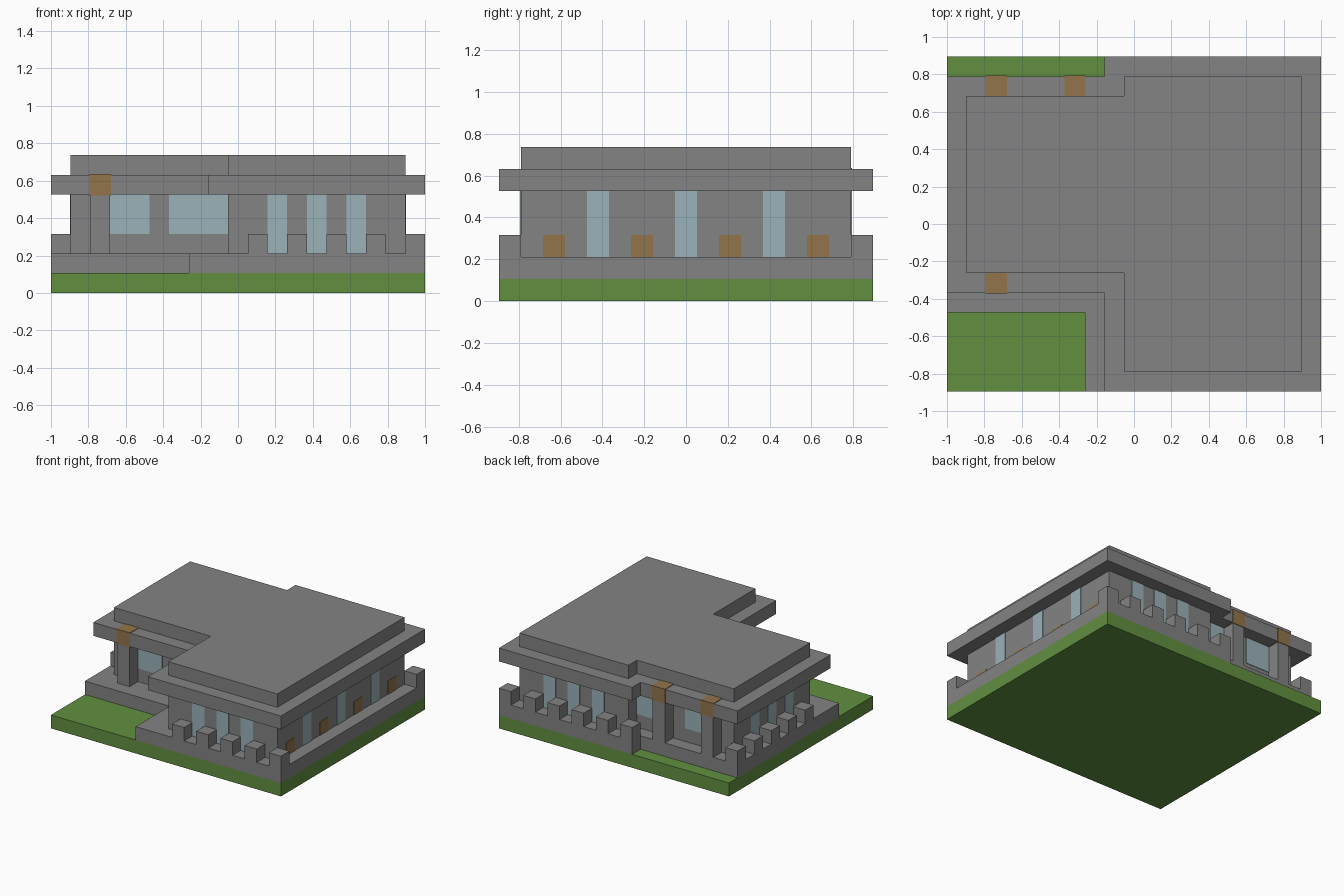
import bpy, bmesh
from mathutils import Vector

U = 2 / 19                       # one grid module
ORIGIN = Vector((9.5, 8.5, 0))   # plan centre in modules
T = 0.04                         # plate thickness in modules

if "Cube" in bpy.data.objects:
    bpy.data.objects.remove(bpy.data.objects["Cube"])


def material(name, r, g, b):
    m = bpy.data.materials.new(name)
    m.use_nodes = True
    m.diffuse_color = (r, g, b, 1)
    m.node_tree.nodes["Principled BSDF"].inputs["Base Color"].default_value = (r, g, b, 1)
    return m


STONE = material("grey stone", 0.227, 0.227, 0.227)
GRASS = material("grass green", 0.12, 0.275, 0.051)
GLASS = material("pale blue glass", 0.328, 0.445, 0.479)
LAMP = material("lamp amber", 0.288, 0.178, 0.07)


def prism(name, outline, z0, z1, mat):
    """Extrude a plan outline, given in modules, from z0 to z1."""
    bm = bmesh.new()
    base = bm.faces.new([bm.verts.new((Vector((x, y, z0)) - ORIGIN) * U) for x, y in outline])
    top = bmesh.ops.extrude_face_region(bm, geom=[base])["geom"]
    verts = [v for v in top if isinstance(v, bmesh.types.BMVert)]
    bmesh.ops.translate(bm, verts=verts, vec=(0, 0, (z1 - z0) * U))
    bmesh.ops.recalc_face_normals(bm, faces=bm.faces)
    mesh = bpy.data.meshes.new(name)
    bm.to_mesh(mesh)
    bm.free()
    mesh.materials.append(mat)
    obj = bpy.data.objects.new(name, mesh)
    bpy.context.collection.objects.link(obj)
    return obj


def box(name, x0, x1, y0, y1, z0, z1, mat):
    return prism(name, [(x0, y0), (x1, y0), (x1, y1), (x0, y1)], z0, z1, mat)


def two_wings(left, joint, right, front, back, wing_front, joint_back=None):
    """Plan of the deep right wing joined to the shallower left wing."""
    jb = joint if joint_back is None else joint_back
    return [(joint, front), (right, front), (right, back), (jb, back),
            (jb, back - 1), (left, back - 1), (left, wing_front), (joint, wing_front)]


# Ground, terrace, walls and the two roof steps
box("lawn", 0, 19, 0, 17, 0, 1, GRASS)
prism("terrace", two_wings(0, 7, 19, 0, 17, 4, 8), 1, 2, STONE)
prism("walls", two_wings(1, 9, 18, 1, 16, 6), 2, 5, STONE)
prism("roof_overhang", two_wings(0, 8, 19, 0, 17, 5), 5, 6, STONE)
prism("upper_roof", two_wings(1, 9, 18, 1, 16, 6), 6, 7, STONE)

# Battlements along the terrace edge
for x in range(10, 19, 2):
    box("front_battlement", x, x + 1, 0, 1, 2, 3, STONE)
for x in range(8, 19, 2):
    box("back_battlement", x, x + 1, 16, 17, 2, 3, STONE)
for y in range(7, 16, 2):
    box("side_battlement", 0, 1, y, y + 1, 2, 3, STONE)

# Porch columns with a lamp block in the roof edge above each
for x, y in [(2, 5), (2, 15), (6, 15)]:
    box("porch_column", x, x + 1, y, y + 1, 2, 5, STONE)
    box("roof_lamp", x - T, x + 1 + T, y - T, y + 1 + T, 5 - T, 6 + T, LAMP)

# Tall windows of the right wing, front and back
for x in (11, 13, 15):
    for name, y in (("front_window", 1), ("back_window", 16)):
        box(name, x, x + 1, y - T, y + T, 2, 5, GLASS)

# Wide windows of the left wing, front and back
for x0, x1 in ((3, 5), (6, 9)):
    for name, y in (("front_wide_window", 6), ("back_wide_window", 15)):
        box(name, x0, x1, y - T, y + T, 3, 5, GLASS)

# Windows and low lamps on the end walls
for y in (4, 8, 12):
    box("right_end_window", 18 - T, 18 + T, y, y + 1, 2, 5, GLASS)
for y in range(2, 15, 4):
    box("wall_lamp", 18 - T, 18 + T, y, y + 1, 2, 3, LAMP)
for y in (8, 10, 12):
    box("left_end_window", 1 - T, 1 + T, y, y + 1, 2, 5, GLASS)
